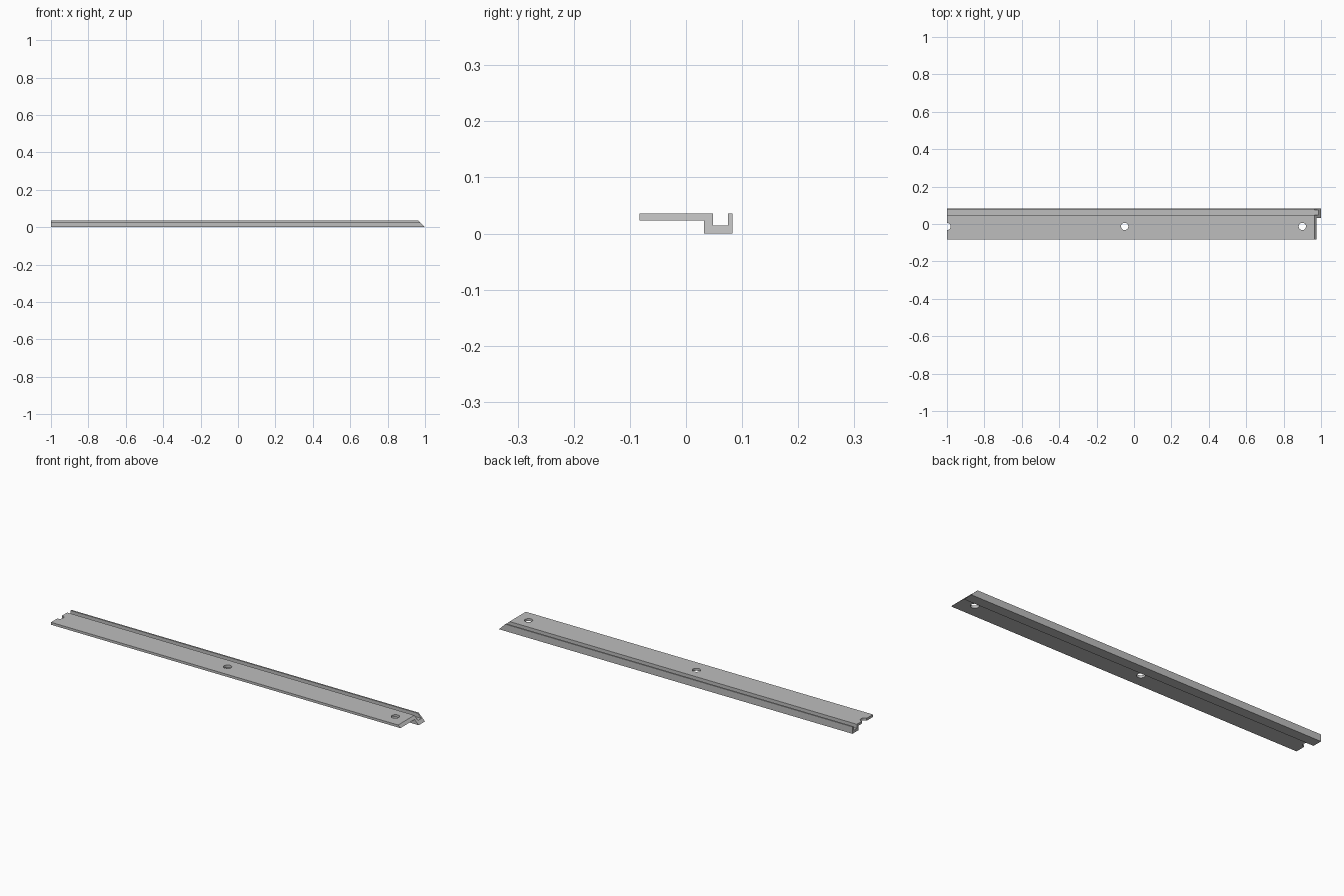
import bpy, bmesh
from mathutils import Vector

if "Cube" in bpy.data.objects:
    bpy.data.objects.remove(bpy.data.objects["Cube"], do_unlink=True)

HALF = 1.0          # half of the rail length
TOP = 0.0355        # rail height
HOLE_Y, HOLE_R = -0.013, 0.0195

# Bare metal
metal = bpy.data.materials.new("grey metal")
metal.use_nodes = True
colour = (0.51, 0.51, 0.51, 1)
metal.diffuse_color = colour
metal.node_tree.nodes["Principled BSDF"].inputs["Base Color"].default_value = colour


def add_object(name, bm):
    bmesh.ops.recalc_face_normals(bm, faces=bm.faces)
    mesh = bpy.data.meshes.new(name)
    bm.to_mesh(mesh)
    bm.free()
    mesh.materials.append(metal)
    obj = bpy.data.objects.new(name, mesh)
    bpy.context.collection.objects.link(obj)
    return obj


# Rail cross-section (y, z): flat flange stepping down into an open channel
profile = [(-0.083, 0.023), (0.032, 0.023), (0.032, 0), (0.083, 0),
           (0.083, TOP), (0.075, TOP), (0.075, 0.0145), (0.048, 0.0145),
           (0.048, TOP), (-0.083, TOP)]

bm = bmesh.new()
section = bm.faces.new([bm.verts.new((-HALF, y, z)) for y, z in profile])
end = bmesh.ops.extrude_face_region(bm, geom=[section])["geom"]
for v in end:
    if isinstance(v, bmesh.types.BMVert):
        v.co.x = HALF - v.co.z      # 45 degree mitred end
rail = add_object("mounting_rail", bm)

# Screw holes, the last one cut in half by the square end
bm = bmesh.new()
for x in (-HALF, -0.05, 0.9):
    hole = bmesh.ops.create_cone(bm, cap_ends=True, segments=32,
                                 radius1=HOLE_R, radius2=HOLE_R, depth=0.2)
    bmesh.ops.translate(bm, verts=hole["verts"], vec=Vector((x, HOLE_Y, TOP)))
cutter = add_object("screw_hole_cutter", bm)
cutter.hide_render = True

cut = rail.modifiers.new("screw holes", "BOOLEAN")
cut.operation = "DIFFERENCE"
cut.solver = "EXACT"
cut.object = cutter
bpy.context.view_layer.objects.active = rail
rail.select_set(True)
bpy.ops.object.modifier_apply(modifier=cut.name)
bpy.data.objects.remove(cutter, do_unlink=True)

# Round hole walls, crisp rail edges
bpy.ops.object.shade_smooth_by_angle(angle=0.5)
